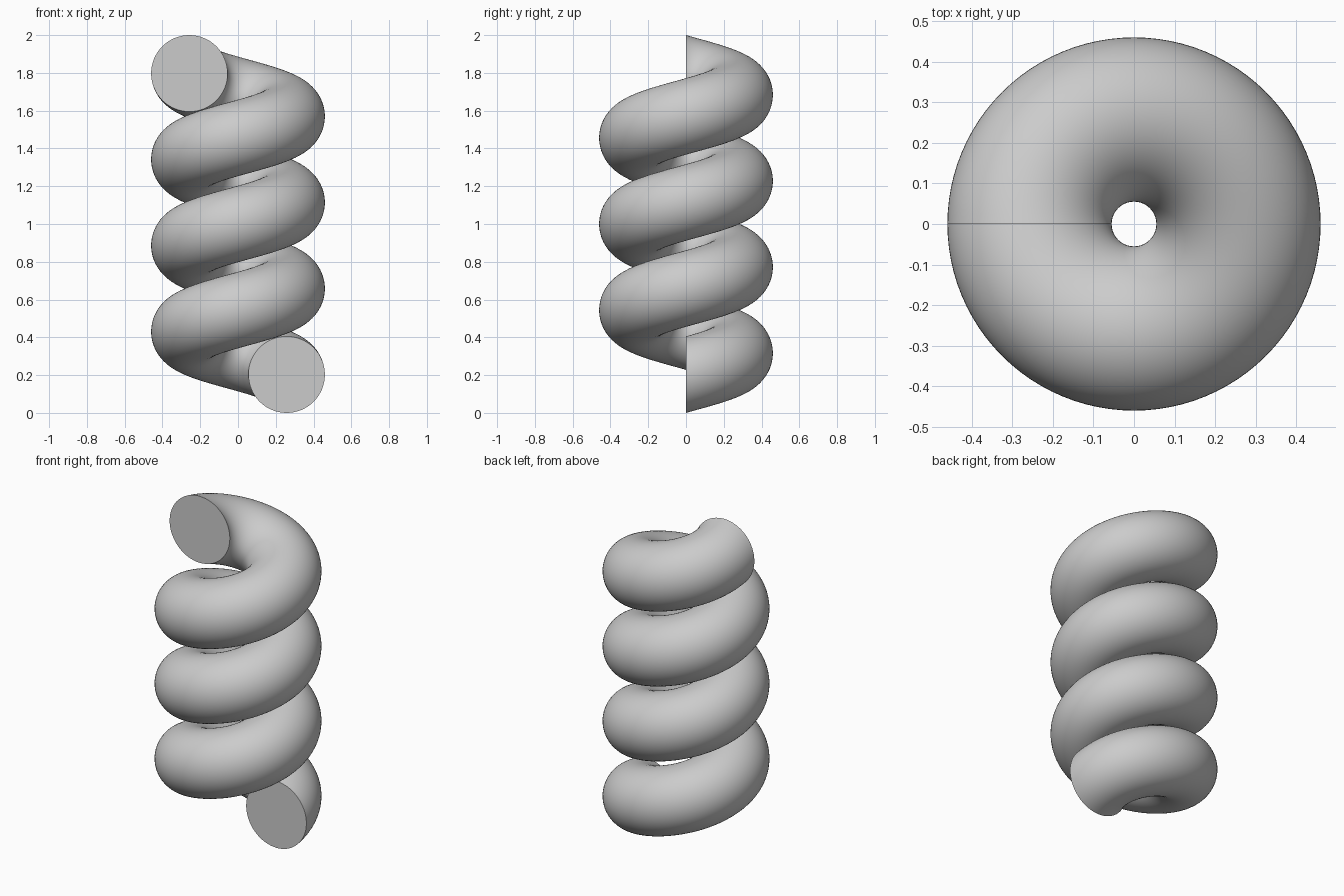
import bpy
import bmesh
import math
from mathutils import Matrix, Vector

TUBE = 0.2025      # radius of the round section
COIL = 0.2575      # radius of the centre line
TURNS = 3.5
STEPS = 336        # sections along the whole coil
SIDES = 64
RISE = 2.0 - 2 * TUBE

if "Cube" in bpy.data.objects:
    bpy.data.objects.remove(bpy.data.objects["Cube"], do_unlink=True)

# Plain grey material
grey = bpy.data.materials.new("plain_grey")
grey.use_nodes = True
colour = (0.6, 0.6, 0.6, 1.0)
grey.diffuse_color = colour
grey.node_tree.nodes["Principled BSDF"].inputs["Base Color"].default_value = colour

# Upright round section, screwed upwards around the z axis
bm = bmesh.new()
place = Matrix.Translation((COIL, 0, TUBE)) @ Matrix.Rotation(math.pi / 2, 4, "X")
bmesh.ops.create_circle(bm, segments=SIDES, radius=TUBE, matrix=place)
bmesh.ops.spin(bm, geom=bm.verts[:] + bm.edges[:], cent=(0, 0, 0), axis=(0, 0, 1),
               dvec=Vector((0, 0, RISE / STEPS)), angle=TURNS * math.tau,
               steps=STEPS, use_duplicate=False)

# Flat caps on both ends
ends = [e for e in bm.edges if e.is_boundary]
bmesh.ops.holes_fill(bm, edges=ends, sides=0)
bmesh.ops.recalc_face_normals(bm, faces=bm.faces[:])

mesh = bpy.data.meshes.new("coil_spring")
bm.to_mesh(mesh)
bm.free()
mesh.materials.append(grey)
spring = bpy.data.objects.new("coil_spring", mesh)
bpy.context.collection.objects.link(spring)

# Smooth tube with crisp cap edges
bpy.ops.object.select_all(action="DESELECT")
spring.select_set(True)
bpy.context.view_layer.objects.active = spring
bpy.ops.object.shade_smooth_by_angle(angle=math.radians(40))
